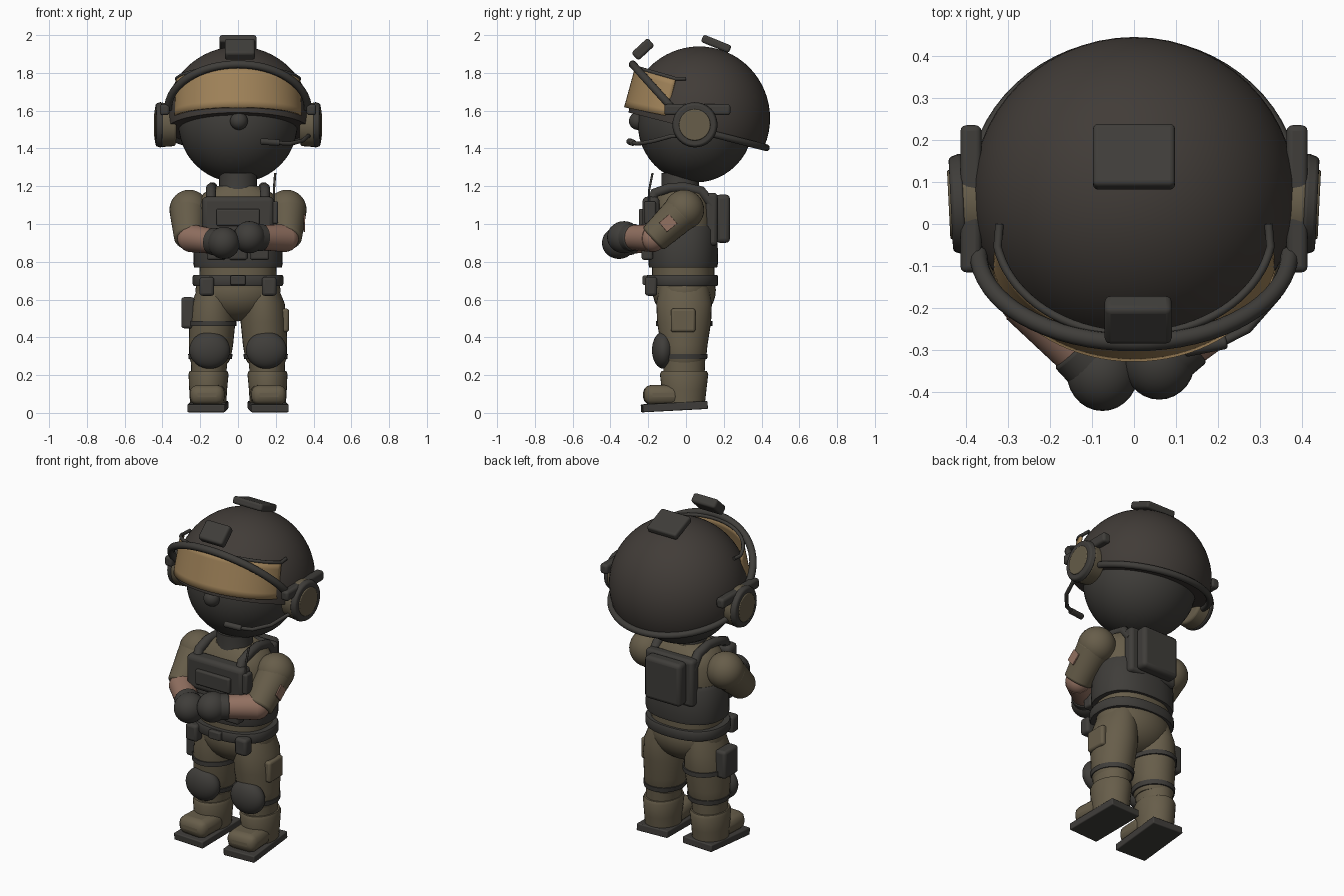
import bpy, bmesh, math
from mathutils import Vector, Matrix

if "Cube" in bpy.data.objects:
    bpy.data.objects.remove(bpy.data.objects["Cube"])


def material(name, rgb):
    m = bpy.data.materials.new(name)
    m.diffuse_color = (*rgb, 1)
    m.use_nodes = True
    m.node_tree.nodes["Principled BSDF"].inputs["Base Color"].default_value = m.diffuse_color
    return m


SHELL = material("helmet_brown_black", (0.053, 0.045, 0.039))
GEAR = material("gear_charcoal", (0.050, 0.047, 0.042))
CLOTH = material("olive_cloth", (0.135, 0.110, 0.068))
AMBER = material("amber_lens", (0.35, 0.225, 0.10))
SKIN = material("skin", (0.29, 0.165, 0.12))


def finish(bm, name, mat, bevel=0, angle=40):
    """Turn a bmesh into a named object, optionally with rounded edges."""
    me = bpy.data.meshes.new(name)
    bmesh.ops.recalc_face_normals(bm, faces=bm.faces[:])
    bm.to_mesh(me)
    bm.free()
    ob = bpy.data.objects.new(name, me)
    bpy.context.collection.objects.link(ob)
    me.materials.append(mat)
    if bevel:
        mod = ob.modifiers.new("round", 'BEVEL')
        mod.width, mod.segments = bevel, 3
    bpy.ops.object.select_all(action='DESELECT')
    ob.select_set(True)
    bpy.context.view_layer.objects.active = ob
    bpy.ops.object.shade_smooth_by_angle(angle=math.radians(angle))
    return ob


def box(name, mat, loc, size, bevel=0.012, rot=(0, 0, 0)):
    bm = bmesh.new()
    bmesh.ops.create_cube(bm, size=1)
    bmesh.ops.scale(bm, vec=size, verts=bm.verts)
    r = Matrix.Rotation(math.radians(rot[2]), 4, 'Z') @ Matrix.Rotation(math.radians(rot[0]), 4, 'X')
    bmesh.ops.transform(bm, matrix=Matrix.Translation(loc) @ r, verts=bm.verts)
    return finish(bm, name, mat, bevel)


def ball(name, mat, loc, radii, seg=32):
    bm = bmesh.new()
    bmesh.ops.create_uvsphere(bm, u_segments=seg, v_segments=seg // 2, radius=1)
    bmesh.ops.scale(bm, vec=radii, verts=bm.verts)
    bmesh.ops.translate(bm, vec=loc, verts=bm.verts)
    return finish(bm, name, mat)


def limb(name, mat, a, b, ra, rb, seg=28, bevel=0):
    """Tapered cylinder between two points."""
    a, b = Vector(a), Vector(b)
    bm = bmesh.new()
    bmesh.ops.create_cone(bm, cap_ends=True, segments=seg, radius1=ra, radius2=rb, depth=(b - a).length)
    q = (b - a).to_track_quat('Z', 'Y').to_matrix().to_4x4()
    bmesh.ops.transform(bm, matrix=Matrix.Translation((a + b) / 2) @ q, verts=bm.verts)
    return finish(bm, name, mat, bevel)


def loft(name, mat, rings, seg=32, power=1.0):
    """Stack of capped ellipses (cx, cy, z, rx, ry); power < 1 squares them."""
    bm = bmesh.new()

    def sq(v):
        return math.copysign(abs(v) ** power, v)
    loops = []
    for cx, cy, z, rx, ry in rings:
        loops.append([bm.verts.new((cx + rx * sq(math.cos(i * math.tau / seg)),
                                    cy + ry * sq(math.sin(i * math.tau / seg)), z)) for i in range(seg)])
    for lo, hi in zip(loops, loops[1:]):
        for i in range(seg):
            j = (i + 1) % seg
            bm.faces.new((lo[i], lo[j], hi[j], hi[i]))
    bm.faces.new(loops[0])
    bm.faces.new(loops[-1])
    return finish(bm, name, mat)


def tube(name, mat, pts, r):
    """Round tube along a path."""
    cu = bpy.data.curves.new(name, 'CURVE')
    cu.dimensions, cu.bevel_depth, cu.bevel_resolution, cu.use_fill_caps = '3D', r, 3, True
    sp = cu.splines.new('POLY')
    sp.points.add(len(pts) - 1)
    for p, c in zip(sp.points, pts):
        p.co = (*c, 1)
    tmp = bpy.data.objects.new("path", cu)
    bpy.context.collection.objects.link(tmp)
    dg = bpy.context.evaluated_depsgraph_get()
    me = bpy.data.meshes.new_from_object(tmp.evaluated_get(dg))
    bpy.data.objects.remove(tmp)
    bm = bmesh.new()
    bm.from_mesh(me)
    bpy.data.meshes.remove(me)
    return finish(bm, name, mat, angle=50)


# Head, nose and neck
ball("masked_head", GEAR, (0, 0.05, 1.53), (0.315, 0.305, 0.31), 48)
ball("nose", GEAR, (0.005, -0.255, 1.545), (0.047, 0.047, 0.047), 24)
loft("neck", GEAR, [(0, -0.03, 1.12, 0.115, 0.11), (0, -0.03, 1.2, 0.1, 0.1), (0, -0.03, 1.27, 0.1, 0.1)])

# Helmet dome, cut along a plane that drops towards the back
SLOPE = -0.256
bm = bmesh.new()
bmesh.ops.create_uvsphere(bm, u_segments=56, v_segments=32, radius=1)
bmesh.ops.scale(bm, vec=(0.385, 0.375, 0.38), verts=bm.verts)
bmesh.ops.translate(bm, vec=(0, 0.07, 1.56), verts=bm.verts)
cut = bmesh.ops.bisect_plane(bm, geom=bm.verts[:] + bm.edges[:] + bm.faces[:], plane_co=(0, 0.44, 1.40),
                             plane_no=(0, -SLOPE, 1), clear_inner=True)
bmesh.ops.edgeloop_fill(bm, edges=[e for e in cut["geom_cut"] if isinstance(e, bmesh.types.BMEdge)])
finish(bm, "helmet_dome", SHELL)
rim = []
for i in range(33):
    a = math.pi * i / 32
    y = 0.07 + 0.355 * math.sin(a)
    rim.append((0.38 * math.cos(a), y, 1.40 + SLOPE * (y - 0.44)))
tube("helmet_rear_rim", GEAR, rim, 0.019)
box("helmet_top_plate", GEAR, (0, 0.16, 1.954), (0.195, 0.16, 0.042), 0.012, (-22, 0, 0))
box("front_mount", GEAR, (0.01, -0.228, 1.925), (0.16, 0.118, 0.056), 0.014, (43, 0, 0))
band = [(0.37 * math.cos(math.pi * i / 32), -0.07 - 0.212 * math.sin(math.pi * i / 32),
         1.61 + 0.235 * math.sin(math.pi * i / 32)) for i in range(33)]
tube("brow_band", GEAR, band, 0.021)

# Curved visor with a thin upper frame
N, M = 36, 6


def visor_point(i, v):
    a = math.radians(-80 + 160 * i / N)
    k = (1 - math.cos(a)) / 0.826
    low = Vector((0.338 * math.sin(a), -0.322 + 0.22 * k, 1.617 - 0.045 * k))
    top = Vector((0.33 * math.sin(a), -0.265 + 0.21 * k, 1.825 - 0.06 * k))
    return low.lerp(top, v)


bm = bmesh.new()
g = [[bm.verts.new(visor_point(i, j / M)) for i in range(N + 1)] for j in range(M + 1)]
for j in range(M):
    for i in range(N):
        bm.faces.new((g[j][i], g[j][i + 1], g[j + 1][i + 1], g[j + 1][i]))
vis = finish(bm, "visor_lens", AMBER)
sol = vis.modifiers.new("thickness", 'SOLIDIFY')
sol.thickness, sol.offset = 0.012, 0
frame = [visor_point(i, 1.02) for i in range(N + 1)]
tube("visor_frame", GEAR, [(-0.32, 0, 1.77)] + frame + [(0.32, 0, 1.77)], 0.010)

# Ear cups and side rails
for s, side in ((-1, "left"), (1, "right")):
    c = Vector((0, 0.068, 1.525))
    ax = Vector((s, -0.05, 0))
    limb("ear_cup_" + side, CLOTH, c + ax * 0.33, c + ax * 0.412, 0.112, 0.118, 32, 0.012)
    limb("ear_ring_" + side, GEAR, c + ax * 0.405, c + ax * 0.436, 0.122, 0.112, 32, 0.008)
    limb("ear_disc_" + side, CLOTH, c + ax * 0.42, c + ax * 0.441, 0.086, 0.082, 32, 0.004)
    box("side_rail_" + side, GEAR, (s * 0.388, 0.06, 1.605), (0.05, 0.35, 0.058), 0.014)
tube("mic_boom", GEAR, [(0.385, 0.03, 1.47), (0.37, -0.08, 1.465), (0.34, -0.17, 1.44),
                        (0.27, -0.25, 1.425), (0.2, -0.285, 1.43)], 0.011)
limb("mic_tip", GEAR, (0.22, -0.28, 1.43), (0.12, -0.3, 1.437), 0.017, 0.017, 16, 0.006)

# Torso, vest and belt
loft("shirt", CLOTH, [(0, -0.015, 0.66, 0.2, 0.165), (0, -0.015, 0.8, 0.205, 0.165), (0, -0.015, 1.0, 0.22, 0.165),
                      (0, -0.015, 1.1, 0.215, 0.155), (0, -0.015, 1.16, 0.185, 0.135),
                      (0, -0.02, 1.2, 0.12, 0.1)], power=0.85)
loft("vest_wrap", GEAR, [(0, -0.015, 0.77, 0.232, 0.18), (0, -0.015, 0.79, 0.237, 0.184),
                         (0, -0.015, 0.97, 0.232, 0.182), (0, -0.015, 0.99, 0.22, 0.17)], power=0.85)
box("chest_plate", GEAR, (0, -0.185, 1.045), (0.38, 0.09, 0.2), 0.025)
box("chest_pouch", GEAR, (0, -0.235, 1.035), (0.23, 0.03, 0.09), 0.01)
for i in (-1, 0, 1):
    box("magazine_pouch", GEAR, (i * 0.115, -0.205, 0.86), (0.1, 0.06, 0.1), 0.012)
box("radio", GEAR, (0.185, -0.19, 1.06), (0.055, 0.06, 0.12), 0.01)
tube("antenna", GEAR, [(0.19, -0.195, 1.1), (0.19, -0.195, 1.18), (0.197, -0.177, 1.27)], 0.006)
box("back_panel", GEAR, (0, 0.135, 1.025), (0.32, 0.065, 0.28), 0.02)
box("back_pack", GEAR, (0, 0.195, 1.028), (0.24, 0.076, 0.255), 0.022)
ball("pelvis", CLOTH, (0, -0.01, 0.65), (0.225, 0.168, 0.165))
loft("belt", GEAR, [(0, -0.02, 0.672, 0.235, 0.185), (0, -0.02, 0.682, 0.24, 0.19),
                    (0, -0.02, 0.72, 0.24, 0.19), (0, -0.02, 0.73, 0.235, 0.185)], power=0.85)
box("belt_buckle", GEAR, (0, -0.215, 0.702), (0.08, 0.03, 0.05), 0.008)

# Arms
for s, side in ((-1, "left"), (1, "right")):
    hand = Vector((-0.075, -0.355, 0.9)) if s < 0 else Vector((0.06, -0.328, 0.93))
    elbow = Vector((s * 0.25, -0.175, 0.925))
    ball("shoulder_" + side, CLOTH, (s * 0.258, -0.01, 1.075), (0.105, 0.106, 0.106))
    limb("sleeve_" + side, CLOTH, (s * 0.262, -0.02, 1.065), (s * 0.257, -0.175, 0.92), 0.1, 0.08, 28, 0.012)
    ball("elbow_" + side, SKIN, elbow, (0.072, 0.072, 0.072), 24)
    limb("forearm_" + side, SKIN, elbow, hand, 0.074, 0.062)
    ball("glove_" + side, GEAR, hand, (0.085, 0.09, 0.085), 28)
    limb("glove_cuff_" + side, GEAR, hand + (elbow - hand) * 0.36, hand, 0.072, 0.074, 28, 0.008)
    x = s * 0.143
    tube("shoulder_strap_" + side, GEAR, [(x, -0.19, 1.1), (x, -0.165, 1.165), (x, -0.09, 1.19),
                                          (x * 0.95, -0.01, 1.195), (x * 0.95, 0.08, 1.175),
                                          (x * 0.95, 0.14, 1.1)], 0.027)
    box("belt_pouch_" + side, GEAR, (s * 0.165, -0.185, 0.67), (0.078, 0.065, 0.1), 0.016)
box("sleeve_patch", SKIN, (0.351, -0.095, 1.005), (0.009, 0.07, 0.065), 0.002, (40, 0, 0))

# Legs and boots
for s, side in ((-1, "left"), (1, "right")):
    loft("trouser_leg_" + side, CLOTH, [
        (s * 0.12, -0.01, 0.67, 0.09, 0.13), (s * 0.132, -0.01, 0.58, 0.115, 0.147),
        (s * 0.136, -0.01, 0.48, 0.122, 0.143), (s * 0.143, -0.01, 0.36, 0.117, 0.124),
        (s * 0.148, -0.01, 0.29, 0.11, 0.117), (s * 0.15, -0.01, 0.265, 0.098, 0.105)])
    loft("calf_" + side, CLOTH, [(s * 0.155, -0.01, 0.2, 0.092, 0.108), (s * 0.152, -0.01, 0.28, 0.097, 0.112)])
    loft("boot_shaft_" + side, CLOTH, [(s * 0.158, -0.01, 0.05, 0.096, 0.11), (s * 0.158, -0.01, 0.12, 0.1, 0.118),
                                       (s * 0.156, -0.01, 0.205, 0.106, 0.128), (s * 0.156, -0.01, 0.222, 0.1, 0.12)])
    box("boot_toe_" + side, CLOTH, (s * 0.16, -0.125, 0.095), (0.185, 0.2, 0.105), 0.042, (0, 0, s * 3))
    box("boot_sole_" + side, GEAR, (s * 0.16, -0.062, 0.033), (0.2, 0.345, 0.042), 0.006, (3, 0, s * 3))
    ball("knee_pad_" + side, GEAR, (s * 0.15, -0.12, 0.332), (0.108, 0.06, 0.098))
    loft("knee_strap_" + side, GEAR, [(s * 0.147, -0.01, 0.285, 0.114, 0.122), (s * 0.146, -0.01, 0.312, 0.118, 0.125)])

# Thigh gear
loft("thigh_strap", GEAR, [(-0.136, -0.01, 0.46, 0.128, 0.15), (-0.136, -0.01, 0.486, 0.128, 0.15)])
box("thigh_holster", GEAR, (-0.265, -0.01, 0.53), (0.07, 0.13, 0.165), 0.016)
box("thigh_pouch", CLOTH, (0.247, -0.015, 0.49), (0.046, 0.13, 0.125), 0.014)
